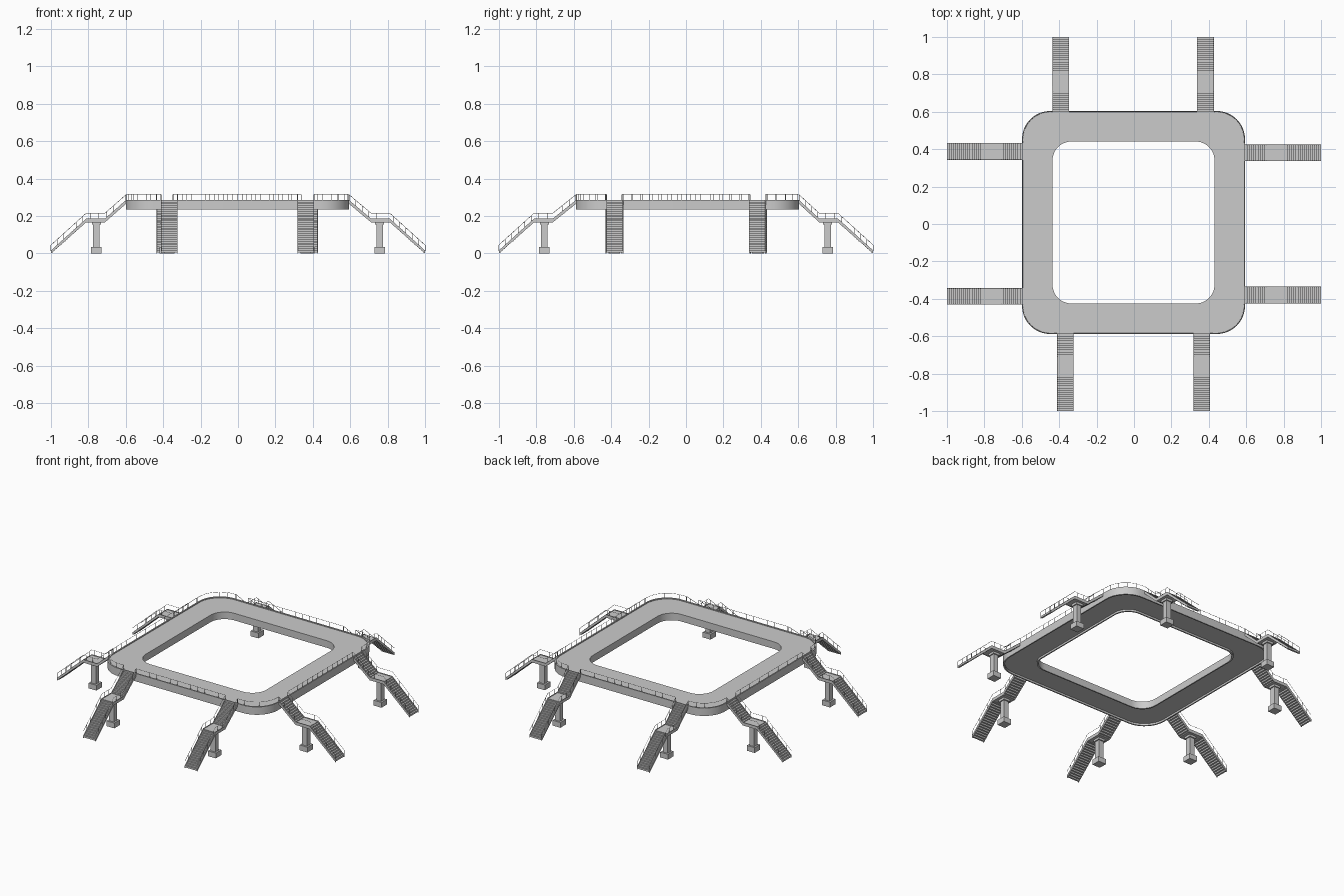
import bpy, bmesh, math
from mathutils import Matrix, Vector

if "Cube" in bpy.data.objects:
    bpy.data.objects.remove(bpy.data.objects["Cube"])

CX, CY, HALF = -0.0025, 0.008, 0.596      # deck centre and half size
TOP, RAIL = 0.281, 0.033                  # walking level, handrail height
W = 0.045                                 # half width of a stair


def finish(name, bm):
    bmesh.ops.recalc_face_normals(bm, faces=bm.faces)
    mesh = bpy.data.meshes.new(name)
    bm.to_mesh(mesh)
    bm.free()
    obj = bpy.data.objects.new(name, mesh)
    bpy.context.collection.objects.link(obj)
    return obj


def add_prism(bm, profile, v0, v1, mat):
    """Extrude a (u, z) outline sideways from v0 to v1."""
    face = bm.faces.new([bm.verts.new(mat @ Vector((u, v0, z))) for u, z in profile])
    ext = bmesh.ops.extrude_face_region(bm, geom=[face])["geom"]
    vs = [g for g in ext if isinstance(g, bmesh.types.BMVert)]
    bmesh.ops.translate(bm, verts=vs, vec=mat.to_3x3() @ Vector((0, v1 - v0, 0)))


def add_box(bm, u, v, w, z0, z1, mat):
    h = w / 2
    add_prism(bm, [(u - h, z0), (u + h, z0), (u + h, z1), (u - h, z1)], v - h, v + h, mat)


def walk(path, spacing):
    """Evenly spaced points along a polyline."""
    lens = [(b - a).length for a, b in zip(path, path[1:])]
    n = max(1, round(sum(lens) / spacing))
    pts = []
    for i in range(n + 1):
        d = sum(lens) * i / n
        for k, length in enumerate(lens):
            if d <= length + 1e-6 or k == len(lens) - 1:
                pts.append(path[k].lerp(path[k + 1], min(1, d / length)))
                break
            d -= length
    return pts


def railing(name, paths, spacing):
    """Handrails with posts, made from thin bevelled curves."""
    cu = bpy.data.curves.new(name, 'CURVE')
    cu.dimensions = '3D'
    cu.bevel_depth = 0.0012
    cu.bevel_resolution = 0
    cu.use_fill_caps = True
    up = Vector((0, 0, RAIL))
    for path in paths:
        lines = [[p + up for p in path]]
        lines += [[p, p + up] for p in walk(path, spacing)]
        for line in lines:
            sp = cu.splines.new('POLY')
            sp.points.add(len(line) - 1)
            for pt, co in zip(sp.points, line):
                pt.co = (*co, 1)
    obj = bpy.data.objects.new(name, cu)
    bpy.context.collection.objects.link(obj)


def rounded_square(half, rad, z, seg=12):
    pts = []
    for q in range(4):
        c = Matrix.Rotation(q * math.pi / 2, 3, 'Z') @ Vector((half - rad, half - rad, 0))
        for i in range(seg + 1):
            a = (q + i / seg) * math.pi / 2
            pts.append(Vector((CX + c.x + rad * math.cos(a), CY + c.y + rad * math.sin(a), z)))
    return pts


# Deck ring: section swept round, with edge kerb and downstand fascias
section = [(0, .235), (0, .286), (.008, .286), (.008, TOP), (.163, TOP),
           (.163, .235), (.155, .235), (.155, .247), (.008, .247), (.008, .235)]
bm = bmesh.new()
loops = [[bm.verts.new(p) for p in rounded_square(HALF - o, .15 - o * .3, z)]
         for o, z in section]
for A, B in zip(loops, loops[1:] + loops[:1]):
    for i in range(len(A)):
        j = (i + 1) % len(A)
        bm.faces.new((A[i], A[j], B[j], B[i]))
deck = finish("ring_deck", bm)
for p in deck.data.polygons:
    p.use_smooth = True
deck.data.set_sharp_from_angle(angle=math.radians(30))

# Stairs: side name, rotation, deck edge distance, lateral centres
SIDES = [("right", 0, .594, (-.380, .381)), ("back", 90, .604, (-.382, .392)),
         ("left", 180, .599, (-.388, .386)), ("front", 270, .588, (-.368, .362))]


def add_flight(bm, a, b, n, v, mat):
    """Stepped flight, stepped on the underside too."""
    du, dz = (b[0] - a[0]) / n, (b[1] - a[1]) / n
    top = []
    for i in range(n):
        z = a[1] + (i + .5) * dz
        top += [(a[0] + i * du, z), (a[0] + (i + 1) * du, z)]
    under = [(u, max(0, z - .012)) for u, z in reversed(top)]
    add_prism(bm, top + under, v - W + .003, v + W - .003, mat)


for side, ang, edge, centres in SIDES:
    mat = Matrix.Rotation(math.radians(ang), 4, 'Z')
    line = [(edge, TOP), (.712, .182), (.812, .182), (1.0, .012)]
    for k, v in enumerate(centres):
        tag = f"{side}_{k + 1}"
        # Steps and landing
        bm = bmesh.new()
        add_flight(bm, line[0], line[1], 10, v, mat)
        add_flight(bm, line[2], line[3], 17, v, mat)
        add_prism(bm, [(.712, .168), (.812, .168), (.812, .182), (.712, .182)],
                  v - W + .003, v + W - .003, mat)
        finish("stair_steps_" + tag, bm)
        # Side stringers
        bm = bmesh.new()
        outline = [(u, z + .004) for u, z in line]
        outline += [(u, max(0, z - .016)) for u, z in reversed(line)]
        for s in (-W, W - .003):
            add_prism(bm, outline, v + s, v + s + .003, mat)
        finish("stair_stringers_" + tag, bm)
        # Pillar: footing, shaft, cap
        bm = bmesh.new()
        add_box(bm, .757, v, .056, 0, .034, mat)
        add_box(bm, .757, v, .034, .034, .154, mat)
        add_box(bm, .757, v, .048, .154, .168, mat)
        finish("stair_pillar_" + tag, bm)
        # Handrails
        paths = [[mat @ Vector((u, v + s, z)) for u, z in line]
                 for s in (-W + .0015, W - .0015)]
        railing("stair_railing_" + tag, paths, .046)

# Deck railing along the outer edge, open at each stair
arc = rounded_square(HALF - .004, .146, .283)
seg = len(arc) // 4
for q, (side, ang, edge, (c0, c1)) in enumerate(SIDES):
    mat = Matrix.Rotation(math.radians(ang), 4, 'Z')
    nxt = SIDES[(q + 1) % 4]
    nmat = Matrix.Rotation(math.radians(nxt[1]), 4, 'Z')
    e = edge - .003
    straight = [mat @ Vector((e, c0 + W, .283)), mat @ Vector((e, c1 - W, .283))]
    corner = [mat @ Vector((e, c1 + W, .283))] + arc[q * seg:(q + 1) * seg]
    corner.append(nmat @ Vector((nxt[2] - .003, nxt[3][0] - W, .283)))
    railing("deck_railing_" + side, [straight], .05)
    railing("corner_railing_" + side, [corner], .05)
